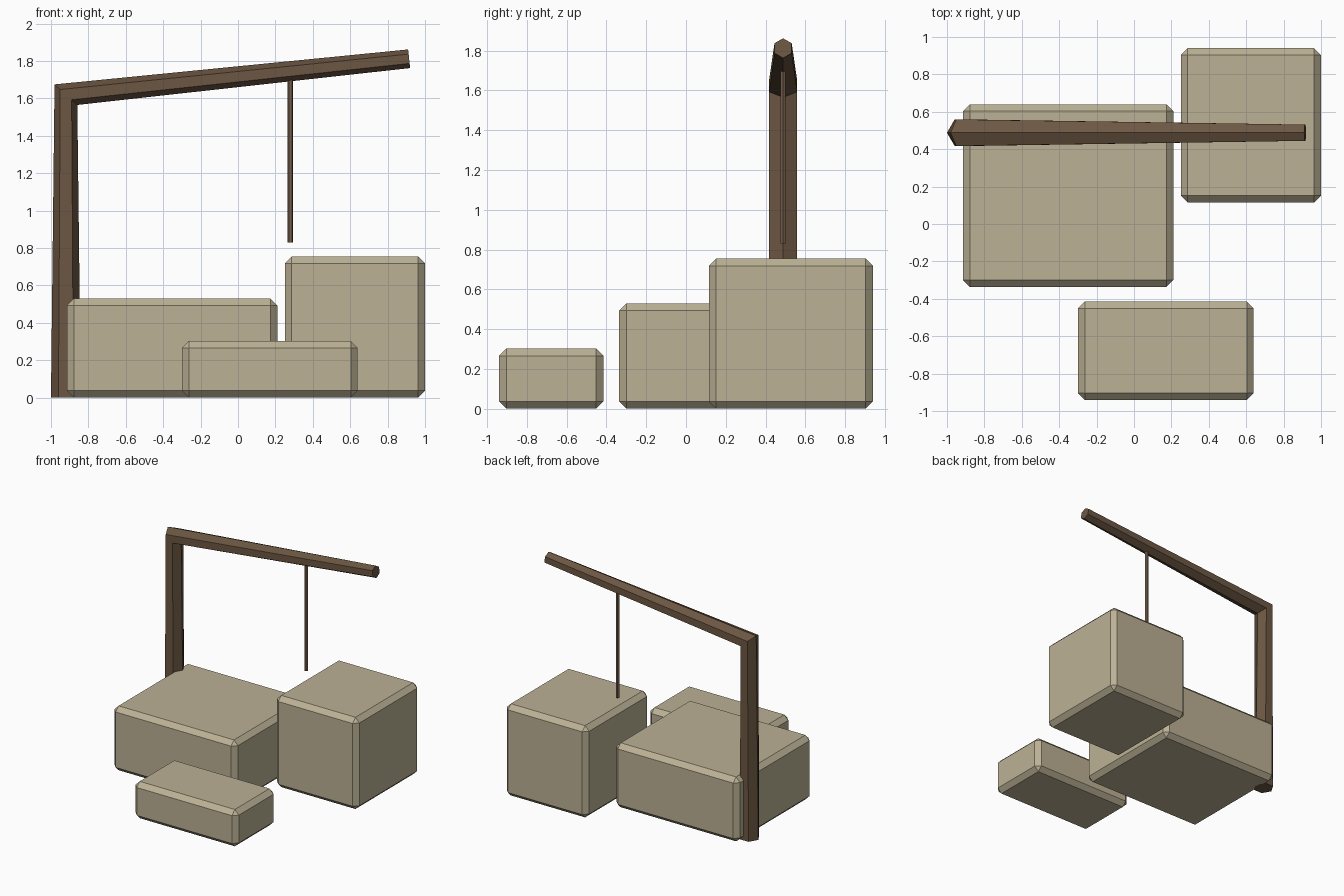
import bpy, bmesh, math
from mathutils import Vector

if "Cube" in bpy.data.objects:
    bpy.data.objects.remove(bpy.data.objects["Cube"])


def material(name, color):
    mat = bpy.data.materials.new(name)
    mat.diffuse_color = (*color, 1)
    mat.use_nodes = True
    mat.node_tree.nodes["Principled BSDF"].inputs["Base Color"].default_value = mat.diffuse_color
    return mat


stone = material("stone", (0.50, 0.44, 0.30))
wood = material("wood", (0.15, 0.095, 0.055))
cord = material("cord", (0.17, 0.11, 0.07))


def add_object(name, bm, mat):
    bmesh.ops.recalc_face_normals(bm, faces=bm.faces)
    mesh = bpy.data.meshes.new(name)
    bm.to_mesh(mesh)
    bm.free()
    mesh.materials.append(mat)
    obj = bpy.data.objects.new(name, mesh)
    bpy.context.collection.objects.link(obj)
    return obj


def block(name, low, high):
    low, high = Vector(low), Vector(high)
    bm = bmesh.new()
    bmesh.ops.create_cube(bm, size=1)
    for v in bm.verts:
        v.co = (low + high) / 2 + v.co * (high - low)
    obj = add_object(name, bm, stone)
    bevel = obj.modifiers.new("chamfer", 'BEVEL')
    bevel.width = 0.037
    bevel.segments = 1


def hex_tube(name, stations, y, mat):
    """Six-sided tube through stations (x, z, radius, ring tilt) in the plane y."""
    bm = bmesh.new()
    rings = []
    for x, z, r, tilt in stations:
        ring = []
        for i in range(6):
            a = math.tau * i / 6
            u = r * math.cos(a)
            ring.append(bm.verts.new((x + u * math.cos(tilt), y + r * math.sin(a),
                                      z + u * math.sin(tilt))))
        rings.append(ring)
    for a, b in zip(rings, rings[1:]):
        for i in range(6):
            j = (i + 1) % 6
            bm.faces.new((a[i], a[j], b[j], b[i]))
    bm.faces.new(rings[0])
    bm.faces.new(rings[-1])
    add_object(name, bm, mat)


# Three chamfered stone blocks
block("large_block", (-0.915, -0.337, 0), (0.21, 0.64, 0.53))
block("tall_block", (0.25, 0.115, 0), (1.0, 0.94, 0.755))
block("small_block", (-0.30, -0.94, 0), (0.64, -0.415, 0.303))

# Post bending into a tapering arm, sharing one mitred ring at the corner
slope = math.atan2(0.192, 1.835)
end_tilt = slope - math.pi / 2
hex_tube("post_and_arm", [(-0.92, 0, 0.08, 0),
                          (-0.92, 1.62, 0.082, end_tilt / 2),
                          (0.915, 1.812, 0.05, end_tilt)], 0.488, wood)

# Rope hanging from the arm
hex_tube("rope", [(0.28, 0.83, 0.015, 0), (0.28, 1.74, 0.015, 0)], 0.488, cord)
